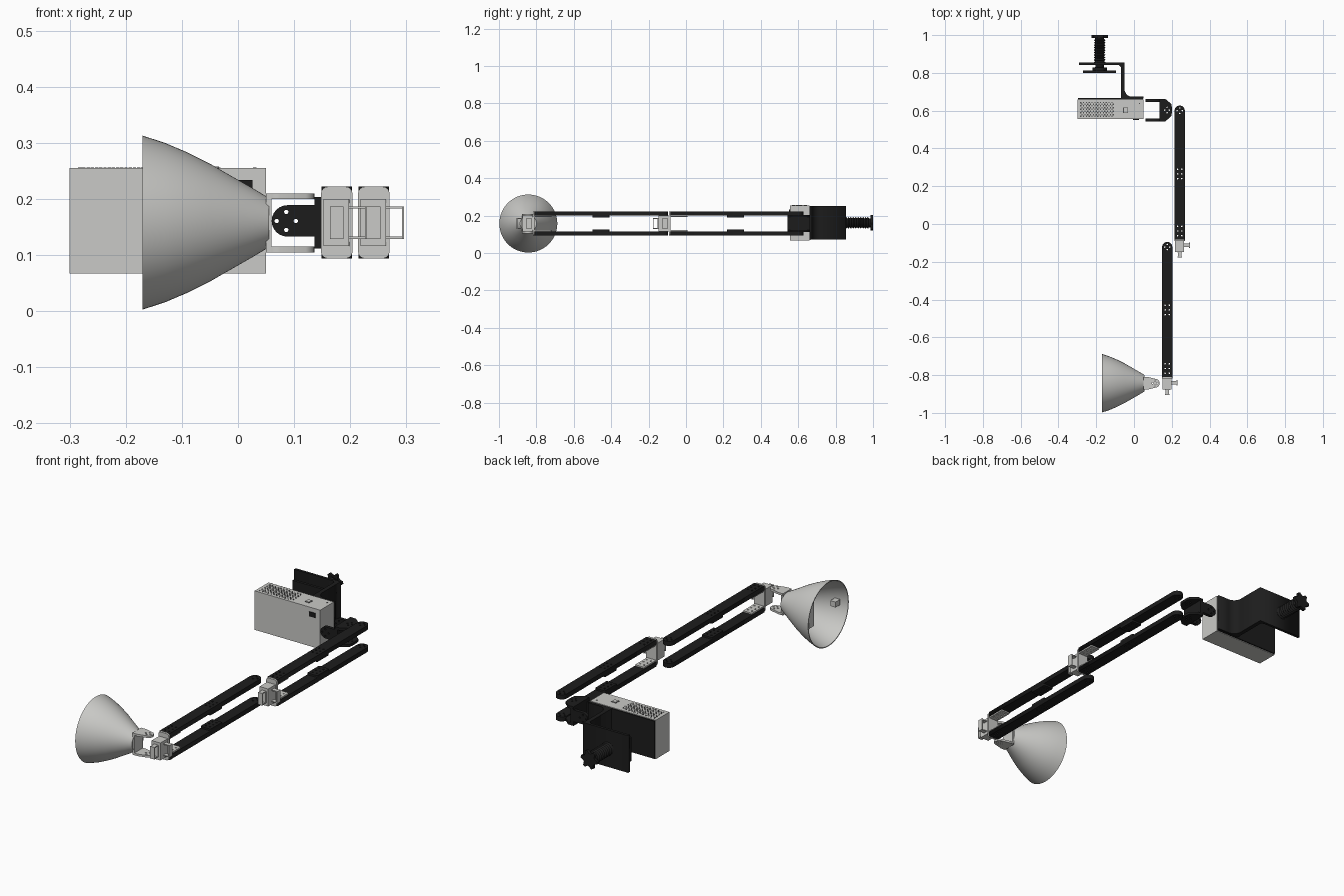
import bpy, bmesh
from math import cos, sin, pi, radians
from mathutils import Matrix, Vector

if "Cube" in bpy.data.objects:
    bpy.data.objects.remove(bpy.data.objects["Cube"], do_unlink=True)


def material(name, value):
    m = bpy.data.materials.new(name)
    m.use_nodes = True
    m.diffuse_color = (*value, 1)
    m.node_tree.nodes["Principled BSDF"].inputs["Base Color"].default_value = (*value, 1)
    return m


GREY = material("light grey", (0.59, 0.59, 0.57))
BLACK = material("black", (0.012, 0.012, 0.012))
DARK = material("dark grey", (0.08, 0.08, 0.08))


def add(name, mesh, mat, smooth=False):
    mesh.materials.clear()
    mesh.materials.append(mat)
    ob = bpy.data.objects.new(name, mesh)
    bpy.context.collection.objects.link(ob)
    if smooth:
        bpy.ops.object.select_all(action="DESELECT")
        ob.select_set(True)
        bpy.context.view_layer.objects.active = ob
        bpy.ops.object.shade_smooth_by_angle(angle=radians(35))
    return ob


def boxes(name, spans, mat):
    """One object made of boxes, each given as x, y and z ranges."""
    bm = bmesh.new()
    for span in spans:
        mid = Vector([(a + b) / 2 for a, b in span])
        size = Matrix.Diagonal([b - a for a, b in span] + [1])
        bmesh.ops.create_cube(bm, size=1, matrix=Matrix.Translation(mid) @ size)
    mesh = bpy.data.meshes.new(name)
    bm.to_mesh(mesh)
    bm.free()
    return add(name, mesh, mat)


def arc(cx, cy, r, start=0, end=360, n=12):
    steps = n if end - start == 360 else n + 1
    angles = [radians(start + (end - start) * i / n) for i in range(steps)]
    return [(cx + r * cos(a), cy + r * sin(a)) for a in angles]


def rounded(x0, x1, y0, y1, r):
    return (arc(x1 - r, y1 - r, r, 0, 90, 4) + arc(x0 + r, y1 - r, r, 90, 180, 4)
            + arc(x0 + r, y0 + r, r, 180, 270, 4) + arc(x1 - r, y0 + r, r, 270, 361, 4))


AXES = {"x": Matrix(((0, 0, 1, 0), (1, 0, 0, 0), (0, 1, 0, 0), (0, 0, 0, 1))),
        "y": Matrix(((1, 0, 0, 0), (0, 0, -1, 0), (0, 1, 0, 0), (0, 0, 0, 1))),
        "z": Matrix.Identity(4)}


def plate(name, outline, axis, lo, hi, mat, holes=(), r=0.004):
    """Flat outline with round holes, thick from lo to hi along the axis."""
    curve = bpy.data.curves.new(name, "CURVE")
    curve.dimensions, curve.fill_mode = "2D", "BOTH"
    curve.extrude = (hi - lo) / 2
    for loop in [outline] + [arc(x, y, r, n=10) for x, y in holes]:
        s = curve.splines.new("POLY")
        s.points.add(len(loop) - 1)
        for p, (x, y) in zip(s.points, loop):
            p.co = (x, y, 0, 1)
        s.use_cyclic_u = True
    temp = bpy.data.objects.new("temp", curve)
    bpy.context.collection.objects.link(temp)
    bpy.context.view_layer.update()
    mesh = bpy.data.meshes.new_from_object(temp.evaluated_get(bpy.context.evaluated_depsgraph_get()))
    bpy.data.objects.remove(temp, do_unlink=True)
    mid = (lo + hi) / 2
    mesh.transform(AXES[axis])
    mesh.transform(Matrix.Translation([mid if a == axis else 0 for a in "xyz"]))
    mesh.name = name
    return add(name, mesh, mat)


def lathe(name, profile, axis, centre, mat, closed, n=48):
    """Turn (along, radius) points around an axis through centre."""
    bm = bmesh.new()
    rings = []
    for t, r in profile:
        rings.append([bm.verts.new((t, *p) if axis == "x" else (p[0], t, p[1]))
                      for p in arc(0, 0, r, n=n)])
    pairs = list(zip(rings, rings[1:])) + ([(rings[-1], rings[0])] if closed else [])
    for a, b in pairs:
        for i in range(n):
            bm.faces.new((a[i], a[(i + 1) % n], b[(i + 1) % n], b[i]))
    if not closed:
        bm.faces.new(rings[0])
        bm.faces.new(rings[-1])
    bmesh.ops.recalc_face_normals(bm, faces=bm.faces)
    bmesh.ops.translate(bm, verts=bm.verts, vec=centre)
    mesh = bpy.data.meshes.new(name)
    bm.to_mesh(mesh)
    bm.free()
    return add(name, mesh, mat, smooth=True)


MID = 0.158      # height of the arm axis
LAMP_Y = -0.843

# Lamp shade: hollow flared shell with a closed neck
outer = [(-0.17, 0.155), (-0.13, 0.142), (-0.09, 0.125), (-0.05, 0.105),
         (-0.01, 0.082), (0.025, 0.062), (0.055, 0.044)]
inner = [(x, r - 0.004) for x, r in reversed(outer)]
lathe("lamp_shade", outer + inner, "x", (0, LAMP_Y, MID), GREY, True, 64)
lathe("shade_neck_cap", [(0.045, 0.043), (0.054, 0.043)], "x", (0, LAMP_Y, MID), GREY, False)
boxes("shade_inner_plate", [((-0.08, -0.074), (-0.86, -0.825), (0.07, 0.245))], GREY)
boxes("shade_switch", [((-0.14, -0.112), (-0.975, -0.94), (0.145, 0.171))], GREY)

# Lamp fork: back web and two tapering tabs
boxes("lamp_fork_web", [((0.05, 0.06), (-0.876, -0.81), (0.105, 0.21))], GREY)
tab = [(0.052, -0.876), (0.075, -0.876)] + arc(0.113, LAMP_Y, 0.023, -70, 70, 10) \
    + [(0.075, -0.81), (0.052, -0.81)]
ring = [(0.111 + dx, LAMP_Y + dy) for dx, dy in ((0.012, 0), (-0.012, 0), (0, 0.012), (0, -0.012))]
for side, z in (("upper", 0.2), ("lower", 0.105)):
    plate("lamp_fork_tab_" + side, tab, "z", z, z + 0.01, GREY, ring)


def arm(label, x, y0, y1, pad):
    """Two parallel bars with pads, and the grey joint block at the front end."""
    w = 0.027
    outline = [(x - w, y0), (x + w, y0)] + arc(x, y1 - w, w, 0, 180, 12)
    holes = [(x + s * 0.011, y + k * 0.025) for s in (-1, 1) for k in (-1, 0, 1)
             for y in (pad, y0 + 0.045)]
    holes += [(x + 0.014 * cos(a), y1 - w + 0.014 * sin(a)) for a in (0, pi / 2, pi, -pi / 2)]
    for side, s in (("upper", 1), ("lower", -1)):
        def zr(a, b):
            return sorted((MID + s * a, MID + s * b))
        plate(f"{label}_bar_{side}", outline, "z", *zr(0.042, 0.064), BLACK, holes)
        plate(f"{label}_pad_{side}", rounded(x - w, x + w, pad - 0.045, pad + 0.045, 0.005),
              "z", *zr(0.033, 0.042), BLACK, [h for h in holes if abs(h[1] - pad) < 0.03])
        plate(f"{label}_joint_tongue_{side}", rounded(x - 0.024, x + 0.024, y0 - 0.01, y0 + 0.09, 0.004),
              "z", *zr(0.035, 0.0415), GREY, [h for h in holes if y0 < h[1] < y0 + 0.085])
    # Joint: rounded end plate, stepped body and two strap handles
    plate(f"{label}_joint_plate", rounded(x - 0.028, x + 0.028, MID - 0.064, MID + 0.064, 0.012),
          "y", -y0 - 0.0, -y0 + 0.009, GREY).location.y = 2 * y0 - 0.009
    boxes(f"{label}_joint_body", [((x - 0.024, x + 0.022), (y0 - 0.065, y0), (MID - 0.042, MID + 0.042)),
                                  ((x - 0.012, x + 0.012), (y0 - 0.07, y0), (MID - 0.028, MID + 0.028))], GREY)
    low, high, t = MID - 0.029, MID + 0.029, 0.004
    ym, xs, xe, ys = y0 - 0.03, x + 0.02, x + 0.054, y0 - 0.095
    boxes(f"{label}_side_handle", [((xs, xe), (ym - 0.01, ym + 0.01), (low, low + t)),
                                   ((xs, xe), (ym - 0.01, ym + 0.01), (high - t, high)),
                                   ((xe - t, xe), (ym - 0.014, ym + 0.014), (low, high))], GREY)
    boxes(f"{label}_front_handle", [((x - 0.01, x + 0.01), (ys, y0 - 0.06), (low, low + t)),
                                    ((x - 0.01, x + 0.01), (ys, y0 - 0.06), (high - t, high)),
                                    ((x - 0.012, x + 0.012), (ys, ys + t), (low, high))], GREY)


arm("front_arm", 0.176, -0.81, -0.095, -0.455)
arm("rear_arm", 0.242, -0.082, 0.627, 0.265)

# Base fork: two upright tabs, a web and two flat tabs
upright = arc(0.088, MID + 0.003, 0.028, 90, 270, 12) + [(0.15, MID - 0.025), (0.15, MID + 0.031)]
spots = [(0.086 + dx, MID + 0.003 + dz) for dx, dz in ((0.017, 0), (-0.017, 0), (0, 0.016), (0, -0.016))]
for side, y in (("front", 0.543), ("rear", 0.647)):
    plate("base_fork_upright_" + side, upright, "y", y, y + 0.016, BLACK, spots)
boxes("base_fork_web", [((0.136, 0.152), (0.543, 0.663), (0.112, 0.204))], BLACK)
flat = [(0.136, 0.543), (0.165, 0.543), (0.197, 0.57), (0.2, 0.585),
        (0.2, 0.621), (0.197, 0.636), (0.165, 0.663), (0.136, 0.663)]
spots = [(0.175 + dx, 0.603 + dy) for dx, dy in ((0.012, 0), (-0.012, 0), (0, 0.014), (0, -0.014))]
for side, z in (("upper", 0.192), ("lower", 0.112)):
    plate("base_fork_flat_" + side, flat, "z", z, z + 0.012, BLACK, spots)

# Control box with grille, button, screws, socket and dark back
boxes("control_box", [((-0.3, 0.05), (0.555, 0.66), (0.067, 0.255))], GREY)
boxes("box_back", [((-0.297, 0.047), (0.66, 0.666), (0.07, 0.252))], BLACK)
cells = []
for i in range(24):
    for j in range(9):
        if (i + j) % 2 == 0:
            cx, cy = -0.282 + i * 0.0075, 0.57 + j * 0.0092
            cells.append(((cx - 0.003, cx + 0.003), (cy - 0.0035, cy + 0.0035), (0.2545, 0.2558)))
boxes("box_grille", cells, DARK)
boxes("button_edge", [((-0.057, -0.031), (0.588, 0.616), (0.2545, 0.256))], DARK)
boxes("button", [((-0.054, -0.034), (0.591, 0.613), (0.2545, 0.258))], GREY)
boxes("box_screws", [((x - 0.003, x + 0.003), (0.634, 0.64), (0.2545, 0.256))
                     for x in (-0.28, 0.03)], DARK)
boxes("socket", [((-0.006, 0.026), (0.551, 0.557), (0.212, 0.234))], BLACK)

# Mounting bracket with a curved foot
profile = [(-0.07, 0.664), (0.05, 0.664), (0.05, 0.674)] + arc(-0.01, 0.714, 0.04, 270, 180, 8) \
    + [(-0.05, 0.855), (-0.29, 0.855), (-0.29, 0.842), (-0.082, 0.842), (-0.07, 0.832)]
plate("mount_bracket", profile, "z", 0.073, 0.252, BLACK)

# Clamp screw, pad and star knob
SCREW = (-0.182, 0, 0.162)
thread = [(0.84, 0.022)]
for i in range(10):
    thread += [(0.856 + i * 0.013, 0.031), (0.862 + i * 0.013, 0.024)]
lathe("clamp_screw", thread + [(0.992, 0.024)], "y", SCREW, BLACK, False, 24)
lathe("clamp_stub", [(0.81, 0.038), (0.828, 0.038), (0.83, 0.022), (0.845, 0.022)],
      "y", SCREW, BLACK, False, 24)
boxes("clamp_pad", [((-0.27, -0.095), (0.8, 0.813), (0.105, 0.22))], BLACK)
star = [(SCREW[0] + r * cos(a), SCREW[2] + r * sin(a)) for a, r in
        ((2 * pi * i / 24, 0.044 if i % 4 < 2 else 0.031) for i in range(24))]
plate("clamp_knob", star, "y", 0.986, 1.0, BLACK)
